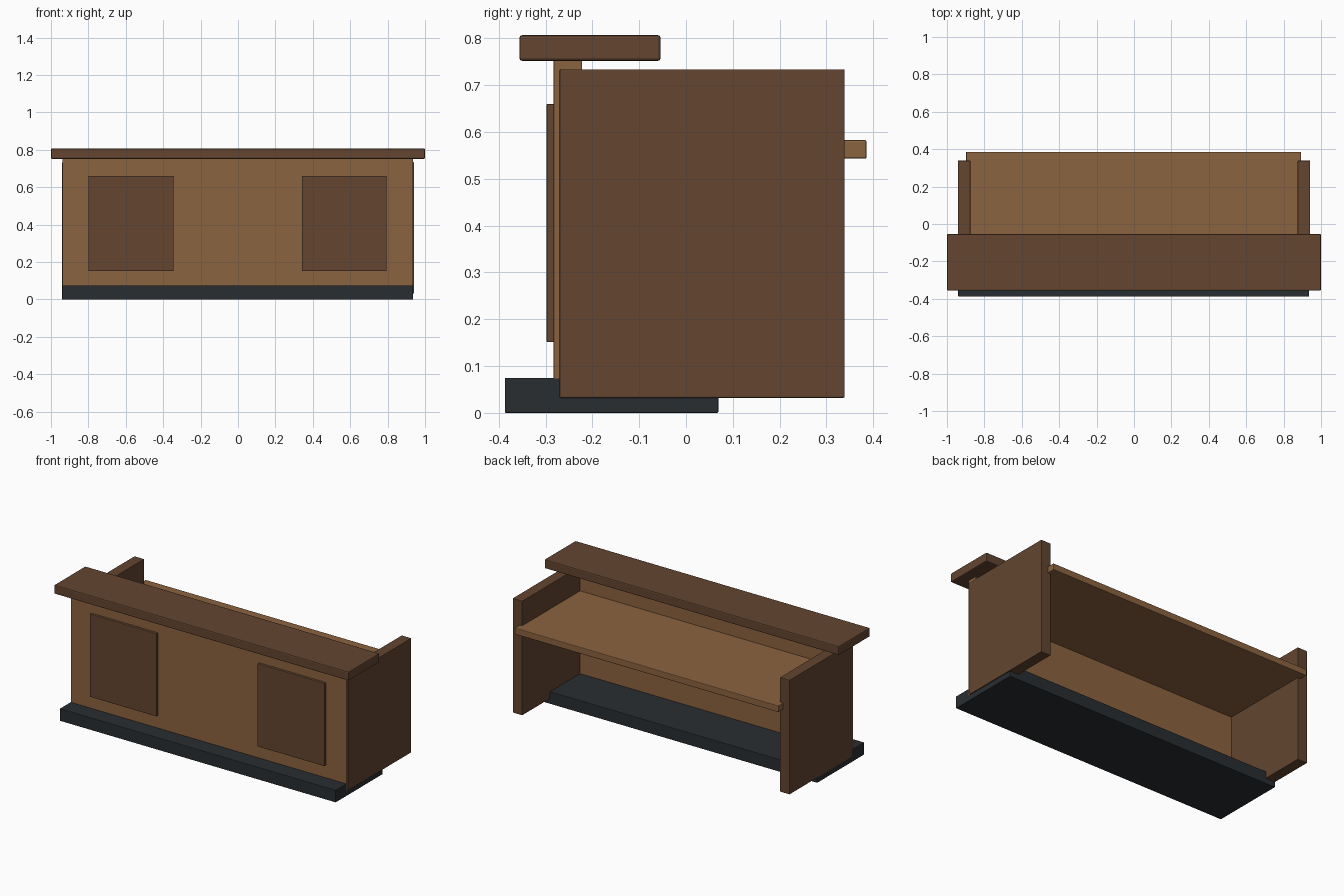
import bpy

if "Cube" in bpy.data.objects:
    bpy.data.objects.remove(bpy.data.objects["Cube"])


def material(name, rgb):
    m = bpy.data.materials.new(name)
    m.diffuse_color = (*rgb, 1)
    m.use_nodes = True
    m.node_tree.nodes["Principled BSDF"].inputs["Base Color"].default_value = m.diffuse_color
    return m


DARK_WOOD = material("dark_wood", (0.125, 0.06, 0.03))
LIGHT_WOOD = material("light_wood", (0.26, 0.125, 0.05))
PLINTH = material("plinth_black", (0.022, 0.027, 0.03))


def board(name, x, y, z, mat, bevel=0.003, segments=2):
    """Box from (min, max) ranges with softly rounded edges."""
    ranges = (x, y, z)
    bpy.ops.mesh.primitive_cube_add(size=1, location=[(a + b) / 2 for a, b in ranges])
    ob = bpy.context.object
    ob.name = name
    ob.scale = [b - a for a, b in ranges]
    bpy.ops.object.transform_apply(location=False, rotation=False, scale=True)
    ob.data.materials.append(mat)
    mod = ob.modifiers.new("edge_rounding", "BEVEL")
    mod.width = bevel
    mod.segments = segments
    return ob


# Base plinth, protruding at the front
board("plinth", (-0.94, 0.935), (-0.387, 0.069), (0, 0.075), PLINTH, 0.002)

# Front panel and overhanging counter top
board("front_panel", (-0.938, 0.935), (-0.283, -0.222), (0.03, 0.757), LIGHT_WOOD, 0.002)
board("counter_top", (-1, 1), (-0.356, -0.054), (0.752, 0.807), DARK_WOOD, 0.006)

# Work surface behind the front panel
board("work_surface", (-0.898, 0.894), (-0.25, 0.386), (0.543, 0.583), LIGHT_WOOD, 0.004)

# Side panels and decorative front panels, left and right
for side, s in (("left", -1), ("right", 1)):
    board(side + "_side_panel", sorted((s * 0.875, s * 0.941)), (-0.27, 0.339),
          (0.032, 0.734), DARK_WOOD, 0.003)
    cx = s * 0.57 - 0.002
    board(side + "_decor_panel", (cx - 0.227, cx + 0.227), (-0.298, -0.27),
          (0.151, 0.66), DARK_WOOD, 0.003)
